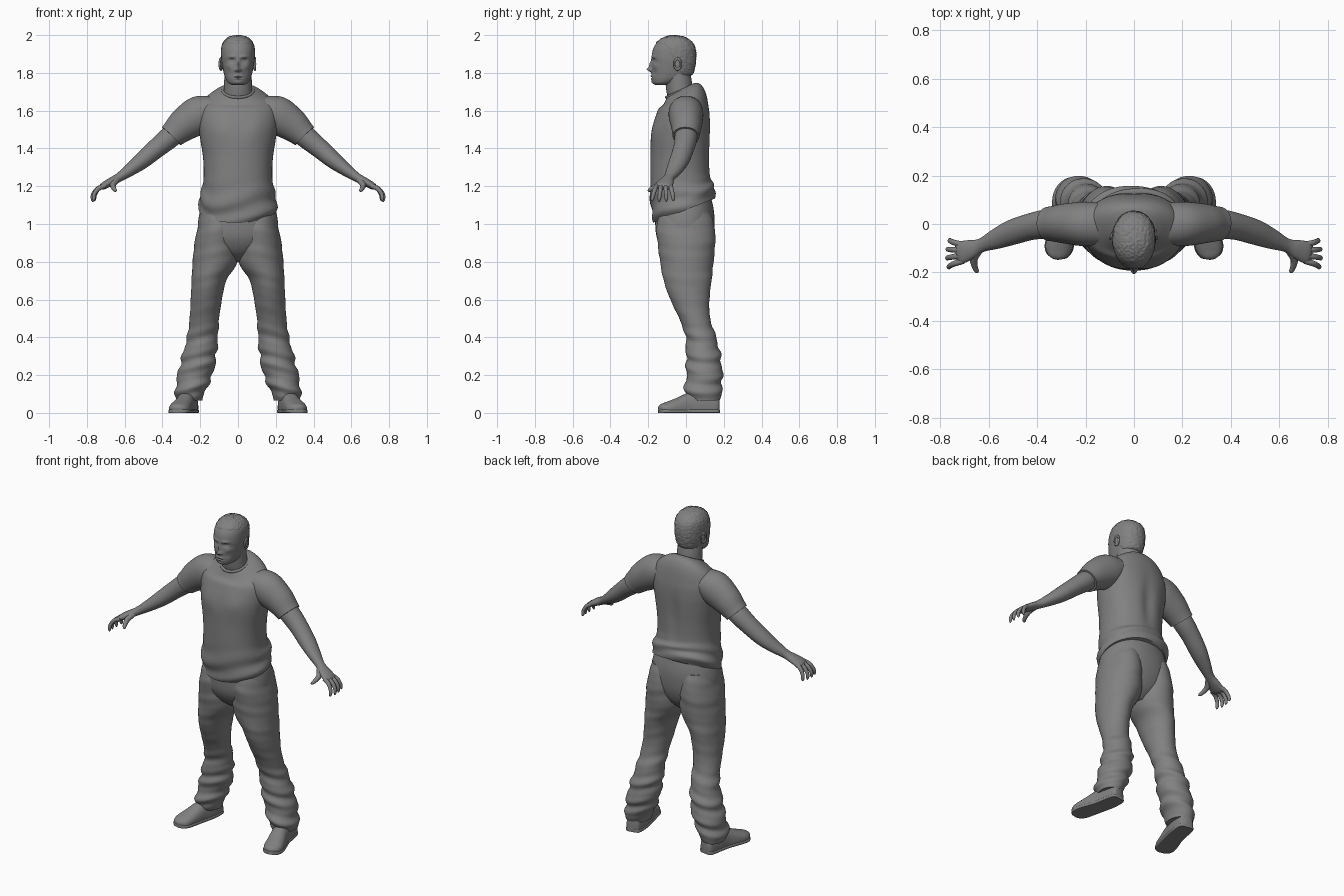
import bpy, math
from math import sin, cos, exp, pi
from mathutils import Vector, noise

cube = bpy.data.objects.get("Cube")
if cube:
    bpy.data.objects.remove(cube, do_unlink=True)

grey = bpy.data.materials.new("plain grey")
grey.use_nodes = True
grey.diffuse_color = (0.22, 0.22, 0.22, 1)
grey.node_tree.nodes["Principled BSDF"].inputs["Base Color"].default_value = grey.diffuse_color
X, Y = Vector((1, 0, 0)), Vector((0, 1, 0))


def smooth(t):
    t = min(max(t, 0), 1)
    return t * t * (3 - 2 * t)


def finish(ob, name):
    ob.name = ob.data.name = name
    ob.data.materials.append(grey)
    ob.data.shade_smooth()
    ob.data.set_sharp_from_angle(angle=math.radians(50))
    return ob


def spline(rows, steps):
    """Catmull-Rom through rows of numbers."""
    ext = [rows[0]] + list(rows) + [rows[-1]]
    out = []
    for a, b, c, d in zip(ext, ext[1:], ext[2:], ext[3:]):
        for k in range(steps):
            t = k / steps
            out.append([q + t / 2 * (r - p + t * (2 * p - 5 * q + 4 * r - s + t * (3 * (q - r) + s - p)))
                        for p, q, r, s in zip(a, b, c, d)])
    return out + [list(rows[-1])]


def loft(name, rows, side=1, ref=None, n=40, steps=6, power=2, deform=None):
    """Skin over oval rings (x, y, z, radius, radius); level rings unless ref is given."""
    rings = spline(rows, steps)
    mid = [Vector(r[:3]) for r in rings]
    verts, faces = [], []
    for i, r in enumerate(rings):
        u, v = X, Y
        if ref:
            t = (mid[min(i + 1, len(mid) - 1)] - mid[max(i - 1, 0)]).normalized()
            u = (ref - t * ref.dot(t)).normalized()
            v = t.cross(u)
        for k in range(n):
            th = 2 * pi * k / n
            a, b = (math.copysign(abs(w) ** (2 / power), w) for w in (cos(th), sin(th)))
            p = mid[i] + u * r[3] * a + v * r[4] * b
            if deform:
                p = deform(p, mid[i], th)
            verts.append((p.x * side, p.y, p.z))
    for i in range(len(rings) - 1):
        for k in range(n):
            j = (k + 1) % n
            faces.append((i * n + k, i * n + j, i * n + n + j, i * n + n + k))
    faces += [tuple(reversed(range(n))), tuple(range(len(verts) - n, len(verts)))]
    # Keep the skin facing outward whatever way the path runs
    me = bpy.data.meshes.new(name)
    me.from_pydata(verts, [], faces)
    import bmesh
    bm = bmesh.new()
    bm.from_mesh(me)
    bmesh.ops.recalc_face_normals(bm, faces=bm.faces)
    bm.to_mesh(me)
    bm.free()
    ob = bpy.data.objects.new(name, me)
    bpy.context.collection.objects.link(ob)
    return finish(ob, name)


def upright(rows):
    """(z, half width, front y, back y) to ring rows."""
    return [(0, (f + b) / 2, z, w, (b - f) / 2) for z, w, f, b in rows]


# Shirt body: chest, spine groove, waist folds, sloping hem and neckline
def shirt_shape(p, c, th):
    fold = smooth((1.27 - p.z) / 0.12)
    p = c + (p - c) * (1 + 0.03 * fold * sin(p.z * 65 + 2 * sin(2 * th)))
    mid_height = exp(-((p.z - 1.4) / 0.14) ** 2)
    if p.y > 0:
        p.y -= 0.014 * mid_height * exp(-(p.x / 0.035) ** 2)
    else:
        p.y -= 0.008 * exp(-((p.z - 1.5) / 0.06) ** 2 - ((abs(p.x) - 0.09) / 0.06) ** 2)
    p.z += 0.39 * p.y * smooth((1.3 - p.z) / 0.2) + 0.5 * (p.y + 0.03) * smooth((p.z - 1.6) / 0.1)
    return p


loft("shirt_body", upright([
    (1.075, .200, -.170, .150), (1.12, .208, -.180, .155), (1.17, .195, -.188, .145),
    (1.25, .182, -.189, .130), (1.35, .185, -.188, .128), (1.45, .200, -.186, .130),
    (1.53, .212, -.172, .130), (1.60, .210, -.150, .124), (1.65, .180, -.126, .108),
    (1.69, .120, -.110, .075), (1.71, .080, -.100, .045)]),
    n=72, steps=8, power=2.2, deform=shirt_shape)

bpy.ops.mesh.primitive_torus_add(major_radius=.08, minor_radius=.008, major_segments=48,
                                 location=(0, -.03, 1.703), rotation=(.42, 0, 0))
finish(bpy.context.object, "shirt_collar")

# Trouser seat
loft("trouser_seat", upright([
    (1.19, .165, -.135, .12), (1.08, .198, -.158, .146), (1.0, .212, -.163, .150),
    (.92, .205, -.152, .140), (.85, .13, -.11, .11), (.80, .04, -.04, .06)]), n=56, power=2.2)

# Neck
loft("neck", [(0, .0, 1.62, .09, .085), (0, -.03, 1.70, .076, .073),
              (0, -.04, 1.76, .073, .070), (0, -.05, 1.82, .07, .07)])

# Head, with the face pushed out and in: (x, z, width, height, depth)
features = [
    (0, 1.818, .012, .011, .022), (0, 1.843, .009, .022, .014), (.013, 1.814, .007, .007, .008),
    (.033, 1.886, .022, .007, .006), (.033, 1.866, .016, .010, -.013), (.033, 1.864, .010, .005, .007),
    (0, 1.783, .020, .005, .006), (0, 1.776, .022, .003, -.005), (0, 1.769, .017, .005, .005),
    (0, 1.749, .018, .010, .005), (.052, 1.835, .016, .014, .005), (.04, 1.80, .014, .016, -.004)]


def face_shape(p, c, th):
    front = smooth((-.08 - p.y) / .05)
    for x, z, w, h, d in features:
        p.y -= front * d * exp(-((abs(p.x) - x) / w) ** 2 - ((p.z - z) / h) ** 2)
    return p


def hair_shape(p, c, th):
    heart = Vector((0, -.06, 1.88))
    hairline = 1.945 - .165 * smooth((p.y + .12) / .11)
    grown = smooth((p.z - hairline) / .012)
    lift = .95 + grown * (.068 + .03 * noise.noise(p * 110))
    return heart + (p - heart) * lift


skull = upright([
    (1.735, .028, -.160, -.10), (1.745, .050, -.174, -.06), (1.765, .064, -.181, -.01),
    (1.79, .073, -.183, .030), (1.82, .080, -.182, .044), (1.855, .086, -.180, .050),
    (1.88, .088, -.182, .052), (1.92, .088, -.176, .050), (1.95, .082, -.162, .040),
    (1.975, .066, -.138, .017), (1.99, .045, -.11, -.012), (1.997, .012, -.08, -.045)])
loft("head", skull, n=128, steps=9, power=2.15, deform=face_shape)
loft("hair", skull, n=112, steps=9, power=2.15, deform=hair_shape)


# Trouser leg: gathered folds below the knee
def leg_shape(p, c, th):
    low = smooth((.55 - p.z) / .25)
    wave = sin(p.z * 62 + 1.8 * sin(th + 1)) + .5 * sin(p.z * 105 + 2.5 * cos(th))
    return c + (p - c) * (1 + wave * (.008 + .05 * low))


def shoe_shape(p, c, th):
    p.z = max(p.z, 0)
    return p


leg = [(z, (i + o) / 2, (o - i) / 2, f, b) for z, i, o, f, b in [
    (1.06, .01, .195, -.14, .13), (.98, .0, .214, -.157, .152), (.9, -.002, .230, -.150, .155),
    (.8, .002, .240, -.137, .146), (.7, .062, .246, -.118, .135), (.6, .085, .250, -.083, .124),
    (.5, .1, .256, -.036, .128), (.4, .106, .270, -.002, .16), (.3, .115, .296, .0, .183),
    (.2, .135, .320, .002, .193), (.11, .175, .332, -.008, .188), (.065, .188, .328, .015, .18)]]
leg_rows = [(x, (f + b) / 2, z, w, (b - f) / 2) for z, x, w, f, b in leg]

# Shoe from heel to toe
shoe = [(.252, .175, .03, .022, .04), (.254, .16, .03, .042, .07), (.262, .09, .03, .050, .09),
        (.277, .02, .03, .050, .078), (.298, -.05, .025, .055, .052), (.312, -.10, .02, .055, .038),
        (.320, -.13, .018, .040, .028), (.323, -.143, .015, .015, .014)]
sole = [(x, y, .008, a + .004, .012) for x, y, z, a, b in shoe]

sleeve = [(.12, 0, 1.61, .085, .07), (.20, 0, 1.58, .092, .10), (.28, .002, 1.53, .083, .09),
          (.335, .001, 1.482, .073, .073), (.352, 0, 1.465, .071, .069)]
arm = [(.30, 0, 1.51, .055, .055), (.36, 0, 1.46, .060, .058), (.43, -.012, 1.402, .055, .052),
       (.505, -.035, 1.338, .052, .045), (.57, -.062, 1.288, .042, .034), (.63, -.088, 1.247, .029, .024),
       (.675, -.105, 1.222, .040, .022), (.715, -.118, 1.200, .046, .018), (.732, -.122, 1.188, .036, .008)]
thumb = [(.645, -.11, 1.235, .02, .016), (.662, -.145, 1.208, .016, .016),
         (.657, -.178, 1.188, .012, .012), (.649, -.195, 1.178, .009, .009), (.646, -.201, 1.174, .003, .003)]

for label, s in (("left", 1), ("right", -1)):
    loft(label + "_trouser_leg", leg_rows, s, n=56, steps=9, deform=leg_shape)
    loft(label + "_shoe", shoe, s, ref=X, power=2.3, deform=shoe_shape)
    loft(label + "_sole", sole, s, ref=X, power=4, deform=shoe_shape)
    loft(label + "_sleeve", sleeve, s, ref=Y, n=48)
    loft(label + "_arm", arm, s, ref=Y)
    loft(label + "_thumb", thumb, s, ref=X, n=16, steps=4)

    # Four fingers, fanned from the knuckles and curling down
    for i, finger in enumerate(("little", "ring", "middle", "index")):
        root, tip = -.086 - .022 * i, -.066 - .038 * i
        reach = (0, .008, .01, .004)[i]
        path = [(.705, 0, 1.202, .013), (.738 + reach / 2, .4, 1.187, .012),
                (.757 + reach, .75, 1.157, .0105), (.76 + reach, .95, 1.132, .009),
                (.758 + reach, 1, 1.122 - reach / 2, .003)]
        loft(f"{label}_{finger}_finger", [(x, root + (tip - root) * t, z, r, r) for x, t, z, r in path],
             s, ref=Y, n=16, steps=4)

    # Ear: rim and inner bowl
    bpy.ops.mesh.primitive_torus_add(major_radius=.02, minor_radius=.006, major_segments=28, minor_segments=10,
                                     location=(s * .090, -.045, 1.847), rotation=(.2, pi / 2, s * .25))
    bpy.context.object.scale = (1.4, .85, 1)
    finish(bpy.context.object, label + "_ear_rim")
    bpy.ops.mesh.primitive_uv_sphere_add(segments=20, ring_count=12, location=(s * .087, -.046, 1.842))
    bpy.context.object.scale = (.008, .017, .030)
    finish(bpy.context.object, label + "_ear_bowl")
